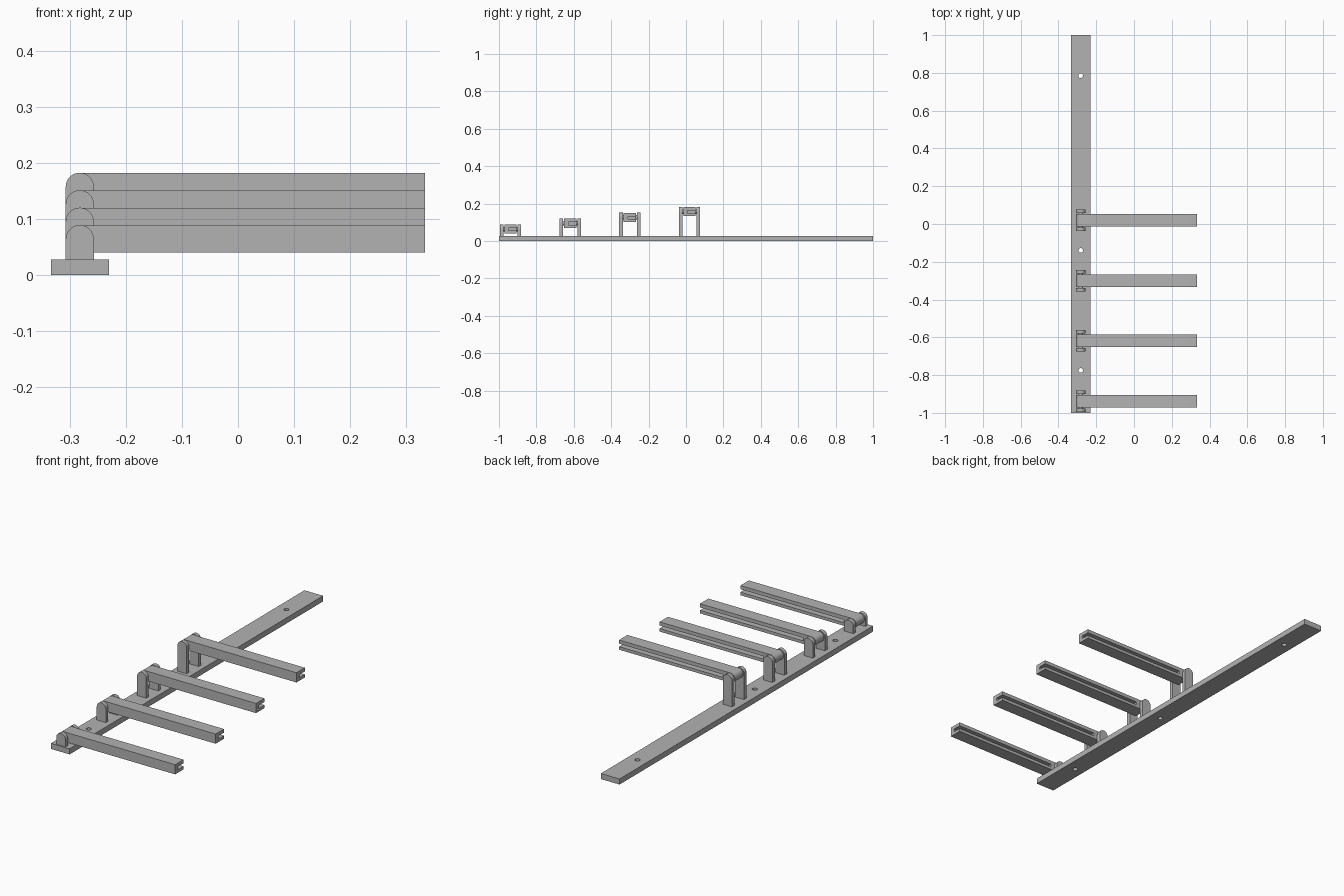
import bpy, bmesh, math
from mathutils import Matrix, Vector

cube = bpy.data.objects.get("Cube")
if cube:
    bpy.data.objects.remove(cube, do_unlink=True)

grey = bpy.data.materials.new("plain grey")
grey.use_nodes = True
colour = (0.45, 0.45, 0.45, 1)
grey.diffuse_color = colour
grey.node_tree.nodes["Principled BSDF"].inputs["Base Color"].default_value = colour

HINGE_X, HINGE_R = -0.282, 0.025
ARM_R, ARM_END = 0.0242, 0.333
RAIL_TOP = 0.028


def finish(name, bm):
    bmesh.ops.recalc_face_normals(bm, faces=bm.faces)
    mesh = bpy.data.meshes.new(name)
    bm.to_mesh(mesh)
    bm.free()
    obj = bpy.data.objects.new(name, mesh)
    bpy.context.collection.objects.link(obj)
    mesh.materials.append(grey)
    return obj


def box(name, low, high):
    low, high = Vector(low), Vector(high)
    bm = bmesh.new()
    move = Matrix.Translation((low + high) / 2)
    bmesh.ops.create_cube(bm, size=1, matrix=move @ Matrix.Diagonal((*(high - low), 1)))
    return finish(name, bm)


def rod(name, centre, radius, depth, turn=Matrix()):
    bm = bmesh.new()
    bmesh.ops.create_cone(bm, cap_ends=True, segments=32, radius1=radius, radius2=radius,
                          depth=depth, matrix=Matrix.Translation(centre) @ turn)
    return finish(name, bm)


def slab(name, profile, y0, y1):
    """Extrude an x-z outline between two y positions."""
    bm = bmesh.new()
    face = bm.faces.new([bm.verts.new((x, y0, z)) for x, z in profile])
    grown = bmesh.ops.extrude_face_region(bm, geom=[face])["geom"]
    verts = [g for g in grown if isinstance(g, bmesh.types.BMVert)]
    bmesh.ops.translate(bm, verts=verts, vec=(0, y1 - y0, 0))
    return finish(name, bm)


def arc(z, radius, start, end, steps=20):
    angles = [math.radians(start + (end - start) * i / steps) for i in range(steps + 1)]
    return [(HINGE_X + radius * math.cos(a), z + radius * math.sin(a)) for a in angles]


def cut(obj, cutter):
    cutter.hide_render = True
    mod = obj.modifiers.new("cut", "BOOLEAN")
    mod.operation, mod.solver, mod.object = "DIFFERENCE", "EXACT", cutter
    bpy.context.view_layer.objects.active = obj
    bpy.ops.object.modifier_apply(modifier=mod.name)
    bpy.data.objects.remove(cutter, do_unlink=True)


def smooth(obj):
    bpy.ops.object.select_all(action="DESELECT")
    obj.select_set(True)
    bpy.context.view_layer.objects.active = obj
    bpy.ops.object.shade_smooth_by_angle(angle=math.radians(30))


# Long mounting rail with three screw holes
rail = box("rail", (-0.333, -1, 0), (-0.23, 1, RAIL_TOP))
for y in (0.785, -0.14, -0.775):
    cut(rail, rod("hole_cutter", (HINGE_X, y, 0.014), 0.012, 0.1))
smooth(rail)

# Four hinged arms, each mounted higher than the one in front
for i in range(4):
    y = -0.938 + 0.319 * i
    z = 0.064 + 0.0311 * i

    # Pair of round-topped bracket plates
    outline = [(HINGE_X + HINGE_R, RAIL_TOP)] + arc(z, HINGE_R, 0, 180)
    outline.append((HINGE_X - HINGE_R, RAIL_TOP))
    for side, label in ((-1, "front"), (1, "back")):
        plate = slab(f"bracket_{label}_{i + 1}", outline, y + side * 0.038, y + side * 0.057)
        smooth(plate)

    # Hinge pin joining the plates through the arm
    smooth(rod(f"hinge_pin_{i + 1}", (HINGE_X, y, z), 0.012, 0.08,
               Matrix.Rotation(math.pi / 2, 4, "X")))

    # Arm with a rounded hinge end and a long groove in its back side
    outline = arc(z, ARM_R, 90, 270) + [(ARM_END, z - ARM_R), (ARM_END, z + ARM_R)]
    arm = slab(f"arm_{i + 1}", outline, y - 0.033, y + 0.033)
    cut(arm, box("groove_cutter", (-0.24, y - 0.01, z - 0.009), (0.4, y + 0.1, z + 0.006)))
    smooth(arm)
